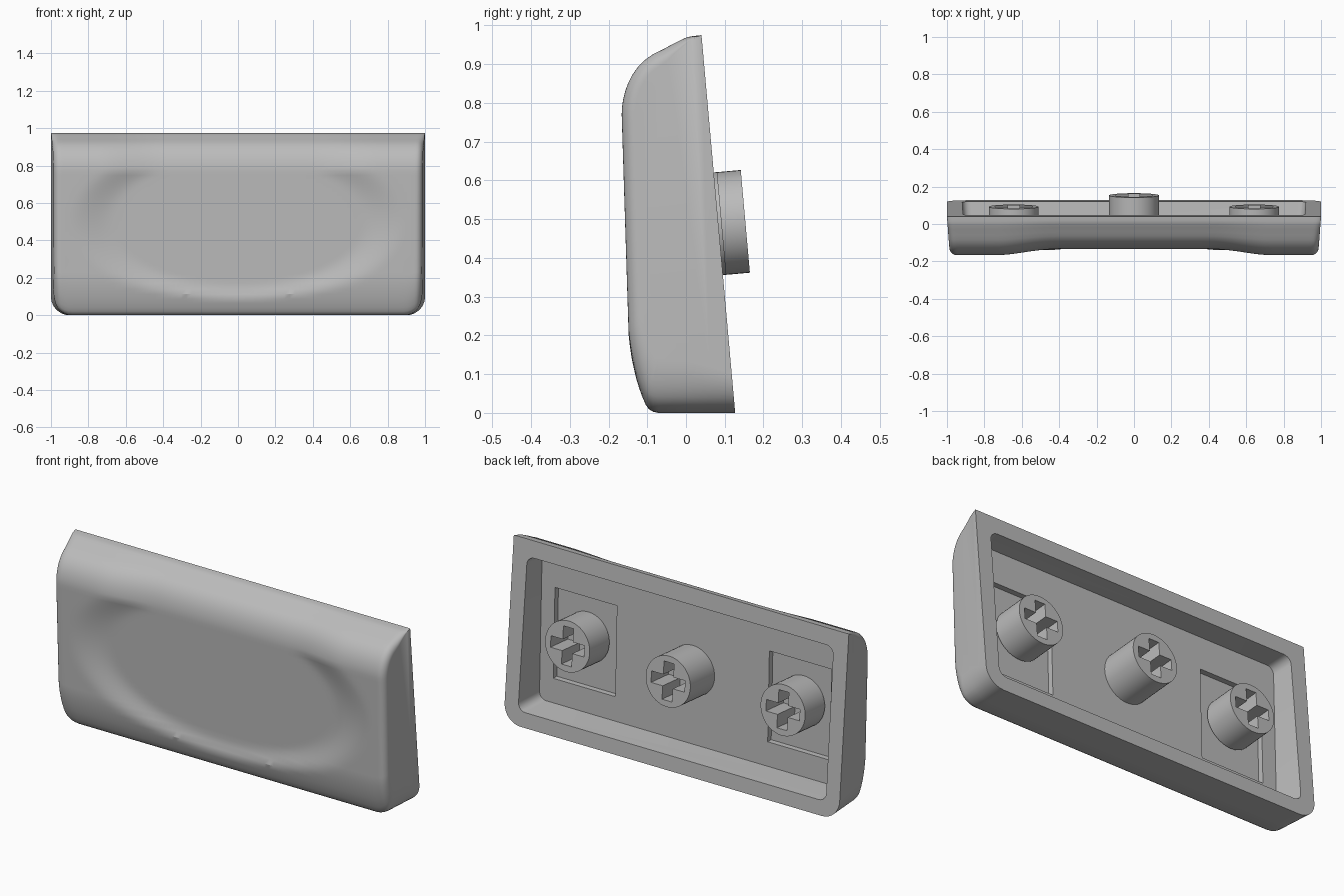
import bpy, bmesh, math
from mathutils import Matrix, Vector

if "Cube" in bpy.data.objects:
    bpy.data.objects.remove(bpy.data.objects["Cube"])

TILT = 0.0892                      # lean of the open back plane
grey = bpy.data.materials.new("grey plastic")
grey.diffuse_color = (0.5, 0.5, 0.5, 1)
grey.use_nodes = True
grey.node_tree.nodes["Principled BSDF"].inputs["Base Color"].default_value = grey.diffuse_color


def make(name, bm):
    bmesh.ops.recalc_face_normals(bm, faces=bm.faces[:])
    me = bpy.data.meshes.new(name)
    bm.to_mesh(me)
    bm.free()
    ob = bpy.data.objects.new(name, me)
    bpy.context.collection.objects.link(ob)
    me.materials.append(grey)
    return ob


def loft(name, rings):
    """Skin closed rings of equal length and cap both ends."""
    bm = bmesh.new()
    vs = [[bm.verts.new(p) for p in r] for r in rings]
    n = len(vs[0])
    for a, b in zip(vs, vs[1:]):
        for i in range(n):
            j = (i + 1) % n
            bm.faces.new((a[i], a[j], b[j], b[i]))
    bm.faces.new(vs[0])
    bm.faces.new(vs[-1])
    return make(name, bm)


def select(ob):
    bpy.ops.object.select_all(action='DESELECT')
    ob.select_set(True)
    bpy.context.view_layer.objects.active = ob


def cut(ob, cutter):
    m = ob.modifiers.new("cut", 'BOOLEAN')
    m.operation, m.solver, m.object = 'DIFFERENCE', 'EXACT', cutter
    select(ob)
    bpy.ops.object.modifier_apply(modifier=m.name)
    bpy.data.objects.remove(cutter, do_unlink=True)


def smooth(ob, deg):
    select(ob)
    bpy.ops.object.shade_smooth_by_angle(angle=math.radians(deg))


def sstep(t):
    t = max(0, min(1, t))
    return t * t * (3 - 2 * t)


# side profile of the cap as (y, z), from the bottom edge round the front to the top
low = [(.127, 0), (.06, 0), (0, 0), (-.072, 0), (-.085, .003), (-.096, .010), (-.104, .021),
       (-.113, .042), (-.121, .064), (-.128, .087), (-.134, .112), (-.140, .14), (-.1445, .17)]
face = [(-.148 - .018 * i / 26, .2 + .57 * i / 26) for i in range(27)]
top = [(-.165, .79), (-.162, .81), (-.157, .83), (-.150, .85), (-.139, .872), (-.124, .893),
       (-.106, .911), (-.085, .926), (-.06, .938), (-.03, .954), (-.008, .965), (.002, .969),
       (.015, .972), (.04, .975)]
profile = low + face + top


def dish(x, z):
    rho = math.hypot(x / .92, (z - .5) / .46)
    return .033 * sstep((1 - rho) / .27)


def section(x):
    ax = abs(x)
    lift = .1 - math.sqrt(max(0, .01 - max(0, ax - .9) ** 2))      # rounded bottom corners
    r = .035
    push = r - math.sqrt(max(0, r * r - max(0, ax - 1 + r) ** 2))  # rounded front edge
    pts = []
    for k, (y, z) in enumerate(profile):
        back = .127 - TILT * z
        a, b = profile[max(k - 1, 0)], profile[min(k + 1, len(profile) - 1)]
        t = Vector((b[0] - a[0], b[1] - a[1])).normalized()
        w = min(1, (back - y) / .12)
        if z > .77:
            yy = y + dish(x, .77) * (.04 - y) / .206
        elif z > .05:
            yy = max(y, -.148 - .0316 * (z - .2) + dish(x, z))
        else:
            yy = y
        yy += t.y * push * w
        zz = z - t.x * push * w
        if z < .3:
            zz += lift * (1 - z / .3)
        if k == 0:
            yy = .127 - TILT * zz
        taper = 1 - .07 * max(0, .127 - TILT * zz - yy)
        pts.append((x * taper, yy, zz))
    return pts


# cap shell
half = [i * .9 / 32 for i in range(33)]
half += [.9 + .1 * math.sin(math.radians(a)) for a in (12, 24, 36, 45, 52, 59, 65, 71, 77, 83, 90)]
xs = [-x for x in reversed(half[1:])] + half
cap = loft("cap_shell", [section(x) for x in xs])


def rounded_rect(hx, z0, z1, r, yfun):
    pts = []
    for cx, cz, a0 in ((hx - r, z1 - r, 0), (r - hx, z1 - r, 90),
                       (r - hx, z0 + r, 180), (hx - r, z0 + r, 270)):
        for s in range(6):
            a = math.radians(a0 + 18 * s)
            z = cz + r * math.sin(a)
            pts.append((cx + r * math.cos(a), yfun(z), z))
    return pts


def floor(z):
    return -.04 - .03 * z


# hollow back
cut(cap, loft("cavity_cutter", [rounded_rect(.905, .085, .875, .04, floor),
                                rounded_rect(.93, .075, .905, .045, lambda z: .25)]))

# shallow pockets around the outer stems
for s in (-1, 1):
    ring = [(s * .64 + dx, z) for dx, z in ((-.185, .215), (.185, .215), (.185, .70), (-.185, .70))]
    cut(cap, loft("pocket_cutter", [[(x, floor(z) - .03, z) for x, z in ring],
                                    [(x, floor(z) + .02, z) for x, z in ring]]))
smooth(cap, 28)


# round stems with a cross-shaped socket, square to the back plane
def stem(name, x, tip):
    length = tip + .075
    base = Matrix.Translation((x, -.075, .474)) @ Matrix.Rotation(math.atan(TILT), 4, 'X')
    circle = [(.133 * math.cos(i * math.tau / 48), .133 * math.sin(i * math.tau / 48)) for i in range(48)]
    l, t = .1, .03
    cross = [(l, -t), (l, t), (t, t), (t, l), (-t, l), (-t, t),
             (-l, t), (-l, -t), (-t, -t), (-t, -l), (t, -l), (t, -t)]

    def prism(nm, shape, d0, d1):
        return loft(nm, [[base @ Vector((u, d, v)) for u, v in shape] for d in (d0, d1)])
    ob = prism(name, circle, 0, length)
    cut(ob, prism("socket_cutter", cross, length - .15, length + .05))
    smooth(ob, 30)


stem("centre_stem", 0, .154)
for side, x in (("left", -.643), ("right", .643)):
    stem(side + "_stem", x, .093)
